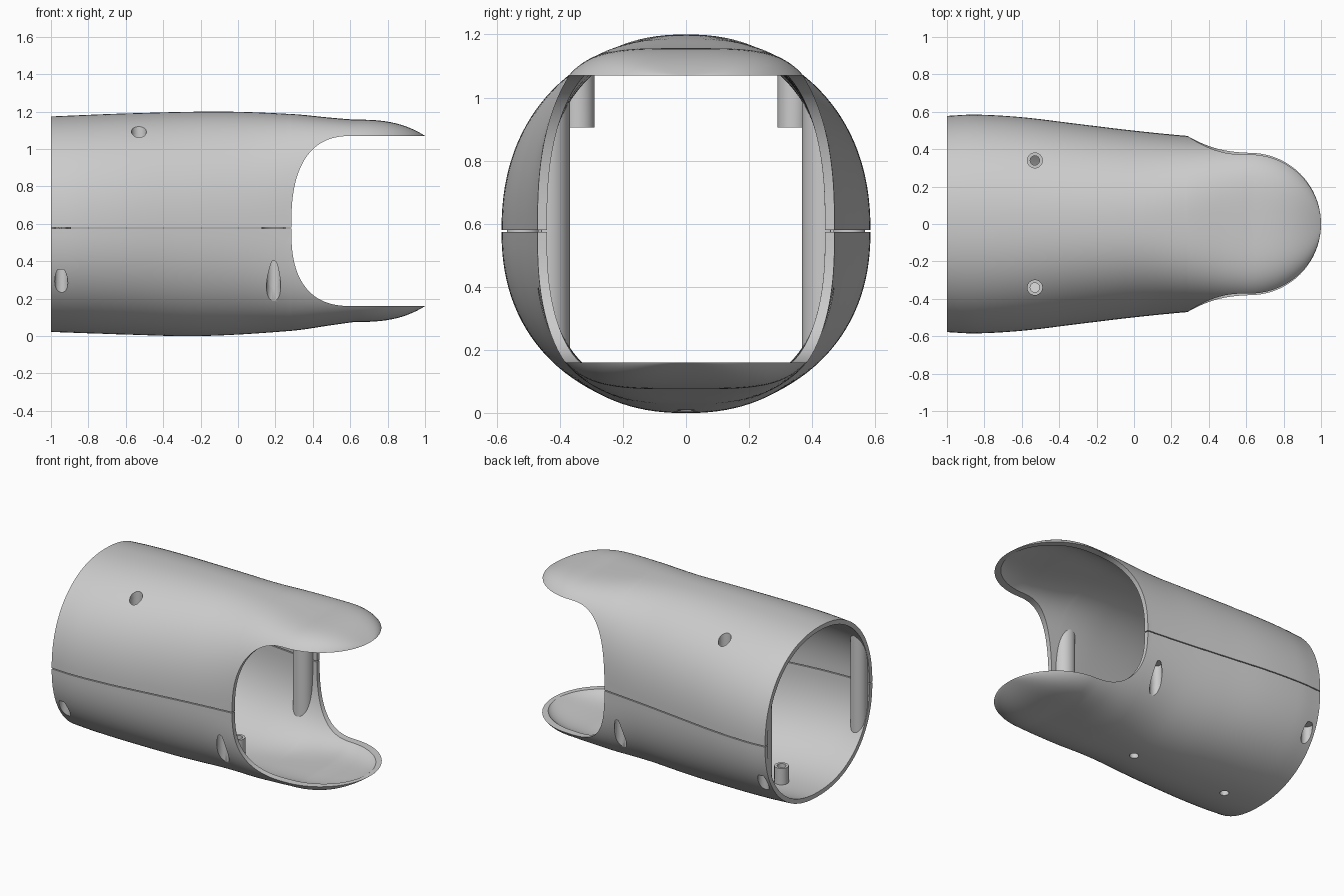
import bpy, bmesh, math
from mathutils import Matrix

if "Cube" in bpy.data.objects:
    bpy.data.objects.remove(bpy.data.objects["Cube"])

WALL, SEAM, LIP_X, OPEN_X = 0.03, 0.577, 0.62, 0.285
LIP_Z = {1: 1.07, -1: 0.16}
WIDTH = [(-1, .578), (-.85, .585), (-.6, .571), (-.3, .535), (0, .499), (.285, .471), (.62, .447)]
EDGE = {1: [(-1, 1.174), (-.6, 1.19), (-.1, 1.2), (.285, 1.187), (.5, 1.167), (.62, 1.157)],
        -1: [(-1, .022), (-.6, .008), (-.2, 0), (.285, .028), (.5, .058), (.62, .075)]}
SQUARE = [(-1, 2.2), (0, 2.35), (.285, 2.8), (.62, 4)]

grey = bpy.data.materials.new("shell grey")
grey.diffuse_color = (0.6, 0.6, 0.6, 1)
grey.use_nodes = True
grey.node_tree.nodes["Principled BSDF"].inputs["Base Color"].default_value = grey.diffuse_color


def curve(pts, x):
    """Smooth interpolation through a few points."""
    x = min(max(x, pts[0][0]), pts[-1][0])
    n = len(pts)

    def slope(i):
        p, q = pts[max(i - 1, 0)], pts[min(i + 1, n - 1)]
        return (q[1] - p[1]) / (q[0] - p[0])
    i = 0
    while i < n - 2 and x > pts[i + 1][0]:
        i += 1
    (x0, y0), (x1, y1) = pts[i], pts[i + 1]
    h = x1 - x0
    t = (x - x0) / h
    return (y0 * (2*t**3 - 3*t*t + 1) + y1 * (3*t*t - 2*t**3)
            + h * slope(i) * (t**3 - 2*t*t + t) + h * slope(i + 1) * (t**3 - t*t))


def section(sgn, x, d):
    """Half width, half height and squareness of the wall, inset by d."""
    return curve(WIDTH, x) - d, abs(curve(EDGE[sgn], x) - SEAM) - d, curve(SQUARE, x)


def wall_z(sgn, x, y, d):
    a, b, n = section(sgn, x, d)
    return SEAM + sgn * b * max(0, 1 - min(1, abs(y) / a) ** n) ** (1 / n)


def finish(bm, name):
    bmesh.ops.recalc_face_normals(bm, faces=bm.faces)
    me = bpy.data.meshes.new(name)
    bm.to_mesh(me)
    bm.free()
    ob = bpy.data.objects.new(name, me)
    bpy.context.collection.objects.link(ob)
    me.materials.append(grey)
    return ob


def smooth(ob):
    for p in ob.data.polygons:
        p.use_smooth = True
    ob.data.set_sharp_from_angle(angle=math.radians(35))


def shell(sgn, name):
    """Half of the tube, with its opening edge and rounded lip."""
    hc = abs(LIP_Z[sgn] - SEAM)
    cols = [(-1 + (1 + OPEN_X) * i / 36, .003, 0) for i in range(36)]
    for i in range(33):
        f = math.pi / 2 * i / 32
        cols.append((LIP_X - (LIP_X - OPEN_X) * max(0, math.cos(f)) ** (2 / 2.6),
                     max(.003, hc * math.sin(f) ** (2 / 2.6)), 0))
    cols += [(LIP_X, hc, math.sin(math.pi / 2 * i / 20)) for i in range(1, 21)]
    N = 64
    bm = bmesh.new()
    grids = []
    for d in (0, WALL):
        grid = []
        for x, cut, t in cols:
            a, b, n = section(sgn, x, d)
            th0 = math.asin(min(1, (cut / b) ** (n / 2)))
            wide = math.sqrt(max(0, 1 - t * t))
            tall = 1 - t ** 2.8
            row = []
            for j in range(N + 1):
                th = th0 + (math.pi - 2 * th0) * j / N
                c, s = math.cos(th), max(0, math.sin(th))
                y = math.copysign(a * abs(c) ** (2 / n), c) * wide
                h = cut + (b * s ** (2 / n) - cut) * tall
                row.append(bm.verts.new((x + (1 - LIP_X - d) * t, y, SEAM + sgn * h)))
            grid.append(row)
        grids.append(grid)
    o, k = grids
    M = len(cols)
    for i in range(M - 1):
        for g in grids:
            for j in range(N):
                bm.faces.new((g[i][j], g[i + 1][j], g[i + 1][j + 1], g[i][j + 1]))
        for j in (0, N):
            bm.faces.new((o[i][j], o[i + 1][j], k[i + 1][j], k[i][j]))
    for j in range(N):
        bm.faces.new((o[0][j], o[0][j + 1], k[0][j + 1], k[0][j]))
    bmesh.ops.remove_doubles(bm, verts=bm.verts, dist=1e-5)
    return finish(bm, name)


def tube(name, x0, y0, rings, cap=False, seg=32):
    """Vertical turned part; each ring has a radius and a height rule."""
    bm = bmesh.new()
    loops = []
    for r, zf in rings:
        loop = []
        for i in range(seg):
            x = x0 + r * math.cos(2 * math.pi * i / seg)
            y = y0 + r * math.sin(2 * math.pi * i / seg)
            lim = curve(WIDTH, x) - WALL / 2
            if r > .045:
                y = max(-lim, min(lim, y))
            z = zf(x, y) if callable(zf) else zf
            loop.append(bm.verts.new((x, y, z)))
        loops.append(loop)
    for p, q in zip(loops, loops[1:]):
        for i in range(seg):
            m = (i + 1) % seg
            bm.faces.new((p[i], p[m], q[m], q[i]))
    if cap:
        bm.faces.new(loops[-1])
    bmesh.ops.remove_doubles(bm, verts=bm.verts, dist=1e-6)
    smooth(finish(bm, name))


def drill(ob, holes):
    """Cut round vertical holes (x, y, radius, low z, high z)."""
    cutters = []
    for x, y, r, lo, hi in holes:
        bm = bmesh.new()
        bmesh.ops.create_cone(bm, cap_ends=True, segments=32, radius1=r, radius2=r,
                              depth=hi - lo, matrix=Matrix.Translation((x, y, (lo + hi) / 2)))
        c = finish(bm, "hole_cutter")
        c.hide_render = True
        cutters.append(c)
        mod = ob.modifiers.new("hole", 'BOOLEAN')
        mod.operation, mod.solver, mod.object = 'DIFFERENCE', 'EXACT', c
    bpy.context.view_layer.update()
    ev = ob.evaluated_get(bpy.context.evaluated_depsgraph_get())
    me = bpy.data.meshes.new_from_object(ev)
    ob.modifiers.clear()
    ob.data = me
    for c in cutters:
        bpy.data.objects.remove(c)
    smooth(ob)


def low(d):
    return lambda x, y: wall_z(-1, x, y, d)


def high(d):
    return lambda x, y: wall_z(1, x, y, d)


# Two half shells
upper = shell(1, "upper_shell")
lower = shell(-1, "lower_shell")

top_holes, low_holes = [], []
for s in (1, -1):
    # Recessed screw bosses under the top
    x, y = -.53, .34 * s
    top_holes.append((x, y, .04, .96, 1.35))
    tube("top_screw_boss", x, y, [(.05, high(WALL / 2)), (.05, .905), (.025, .905),
                                  (.025, .95), (.04, .95), (.04, high(0))])
    # Side posts with screw bores entering from below
    for x, y, r, bore, top in ((.19, .433, .065, .038, .40), (-.945, .515, .053, .035, .355)):
        low_holes.append((x, y * s, bore, -.2, top))
        tube("side_post", x, y * s, [(r, low(WALL / 2)), (r, high(WALL / 2))])
        tube("post_bore", x, y * s,
             [(bore, lambda px, py, t=top: min(t, wall_z(-1, px, py, 0))), (bore, top)], cap=True)

# Short bosses on the floor
for x in (0, -.72):
    low_holes.append((x, 0, .028, -.2, .2))
    tube("floor_boss", x, 0, [(.045, low(WALL / 2)), (.045, .155), (.028, .155), (.028, low(0))])

drill(upper, top_holes)
drill(lower, low_holes)
